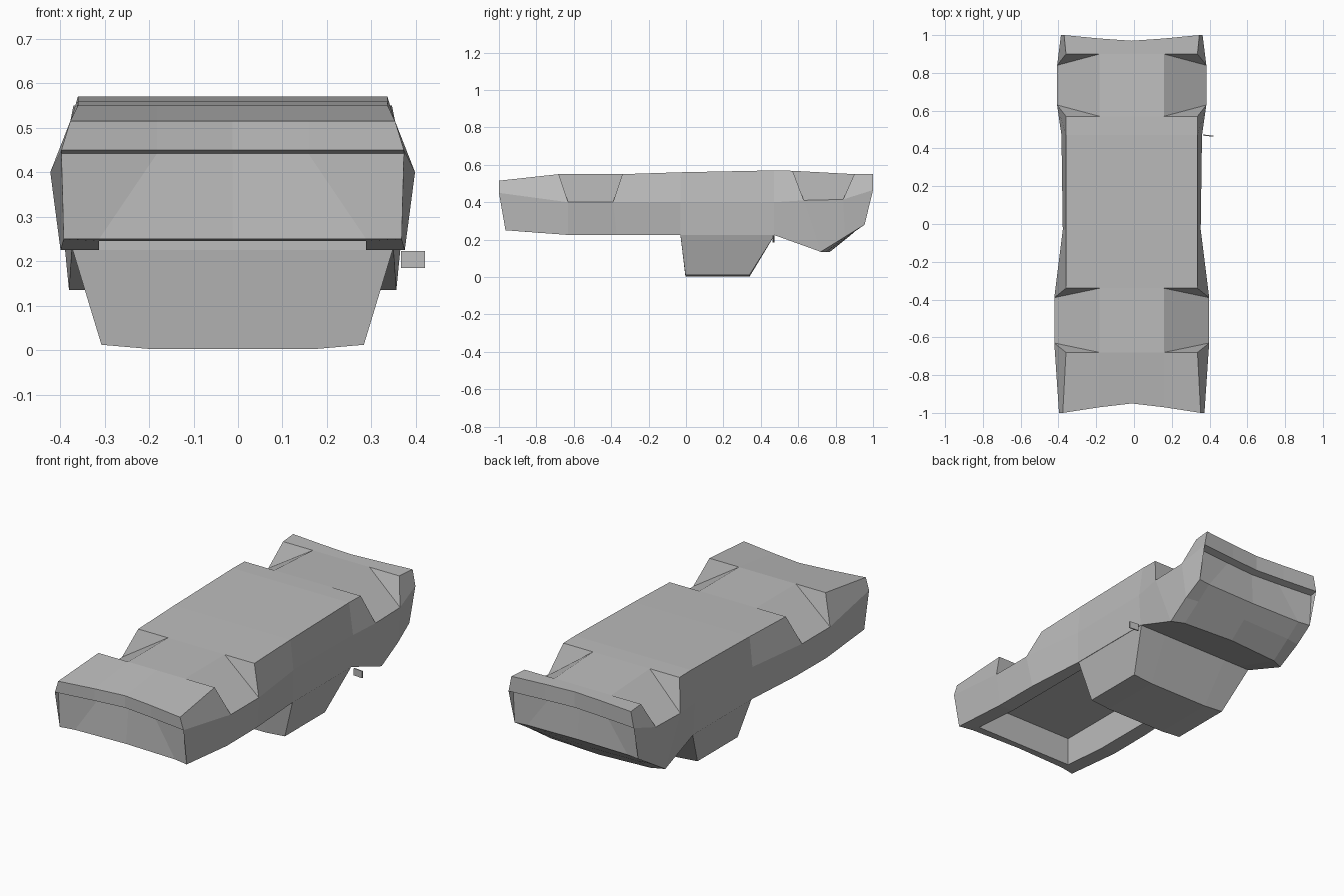
import bpy, bmesh

if "Cube" in bpy.data.objects:
    bpy.data.objects.remove(bpy.data.objects["Cube"])

grey = bpy.data.materials.new("grey")
grey.use_nodes = True
grey.diffuse_color = (0.5, 0.5, 0.5, 1)
grey.node_tree.nodes["Principled BSDF"].inputs["Base Color"].default_value = (0.5, 0.5, 0.5, 1)

CX = -0.012          # the shell sits slightly off centre because of the mirror
INNER, RIM = 0.17, 0.30


def face(bm, *pts):
    bm.faces.new([bm.verts.new(p) for p in pts])


def bridge(bm, row_a, row_b):
    """Quads between two rows of points."""
    for i in range(len(row_a) - 1):
        face(bm, row_a[i], row_a[i + 1], row_b[i + 1], row_b[i])


def finish(name, bm, shift=CX):
    bmesh.ops.remove_doubles(bm, verts=bm.verts, dist=0.0005)
    bmesh.ops.recalc_face_normals(bm, faces=bm.faces)
    mesh = bpy.data.meshes.new(name)
    bm.to_mesh(mesh)
    bm.free()
    mesh.materials.append(grey)
    ob = bpy.data.objects.new(name, mesh)
    ob.location.x = shift
    bpy.context.collection.objects.link(ob)
    return ob


def row(outer, inner, y, z, bow=0.0):
    """Five points across the shell, the centre moved along y by bow."""
    return [(-outer, y, z), (-inner, y + bow * 0.6, z), (0, y + bow, z),
            (inner, y + bow * 0.6, z), (outer, y, z)]


# Stations along the shell: (half width, y, z, bow) for top, waist and lower edge
stations = [
    ((.365, -1.0, .515, .05), (.385, -1.0, .45, .05), (.38, -.965, .25, .025)),
    ((.348, -.68, .55, 0), (.41, -.63, .40, 0), (.387, -.63, .225, 0)),
    ((.348, -.34, .55, 0), (.41, -.39, .40, 0), (.385, -.37, .225, 0)),
    ((.348, -.03, .56, 0), (.365, -.03, .40, 0), (.362, -.03, .225, 0)),
    ((.348, .47, .57, 0), (.372, .47, .40, 0), (.362, .47, .225, 0)),
    ((.348, .57, .568, 0), (.395, .63, .41, 0), (.368, .72, .135, .05)),
    ((.348, .90, .55, 0), (.395, .84, .415, 0), (.375, .85, .215, .02)),
    ((.358, 1.0, .55, -.03), (.375, 1.0, .465, -.03), (.37, .955, .28, -.015)),
]
ARCHES = (1, 5)      # spans that start a wheel arch
BED_END = 3          # station where the open bed stops

top = [row(t[0], INNER, *t[1:]) for t, w, b in stations]
waist = [row(w[0], INNER, *w[1:]) for t, w, b in stations]
low = [row(b[0], RIM, *b[1:]) for t, w, b in stations]

bm = bmesh.new()
for i in range(len(stations) - 1):
    j = i + 1
    bridge(bm, top[i][1:4], top[j][1:4])
    for out, inn in ((0, 1), (4, 3)):
        bridge(bm, [waist[i][out], low[i][out]], [waist[j][out], low[j][out]])
        if i in ARCHES:
            # sloped wheel arch with a triangular wall at each end
            face(bm, top[i][inn], waist[i][out], waist[j][out], top[j][inn])
            for k in (i, j):
                face(bm, top[k][inn], top[k][out], waist[k][out])
        else:
            bridge(bm, [top[i][inn], top[i][out], waist[i][out]],
                   [top[j][inn], top[j][out], waist[j][out]])
    if i >= BED_END:
        bridge(bm, low[i], low[j])

# Ends: overhanging lip, ledge and recessed panel
for k, step in ((0, .03), (-1, -.04)):
    ledge = [(x, y + step, z - .008) for x, y, z in waist[k]]
    bridge(bm, top[k], waist[k])
    bridge(bm, waist[k], ledge)
    bridge(bm, ledge, low[k])
    for out in (0, 4):
        face(bm, waist[k][out], ledge[out], low[k][out])

# Open bed: rim, walls and floor
FLOOR = 0.40
rim_end = [(x, -.90, .245) for x in (-RIM, 0, RIM)]
bridge(bm, low[0][1:4], rim_end)
for out, inn, e in ((0, 1, 0), (4, 3, 2)):
    edge = [rim_end[e]] + [low[k][inn] for k in range(1, BED_END + 1)]
    outer = [low[k][out] for k in range(BED_END + 1)]
    face(bm, low[0][out], low[0][inn], rim_end[e])
    bridge(bm, outer, edge)
    bridge(bm, edge, [(x, y, FLOOR) for x, y, z in edge])
for wall in (rim_end, low[BED_END][1:4]):
    bridge(bm, wall, [(x, y, FLOOR) for x, y, z in wall])
bridge(bm, [(x, -.90, FLOOR) for x in (-RIM, 0, RIM)],
       [(x, -.03, FLOOR) for x in (-RIM, 0, RIM)])
finish("body_shell", bm)

# Cabin: tapered block below the body, its roof slightly crowned
bm = bmesh.new()


def cabin_row(y_base, y_roof):
    roof = [(-.295, y_roof, .012), (-.18, y_roof, .002),
            (.18, y_roof, .002), (.295, y_roof, .012)]
    base = [(-.36, y_base, .226), (-.2, y_base, .226),
            (.2, y_base, .226), (.36, y_base, .226)]
    return base, roof


base_a, roof_a = cabin_row(-.03, -.003)
base_b, roof_b = cabin_row(.475, .34)
bridge(bm, base_a, roof_a)
bridge(bm, base_b, roof_b)
bridge(bm, roof_a, roof_b)
bridge(bm, base_a, base_b)
for s in (0, 3):
    face(bm, base_a[s], base_b[s], roof_b[s], roof_a[s])
finish("cabin", bm)

# Side mirror plate
bm = bmesh.new()
bmesh.ops.create_cube(bm, size=1)
for v in bm.verts:
    v.co.x *= .054
    v.co.y = v.co.y * .006 - v.co.x * .1
    v.co.z *= .038
mirror = finish("side_mirror", bm, .393)
mirror.location.y, mirror.location.z = .468, .204
